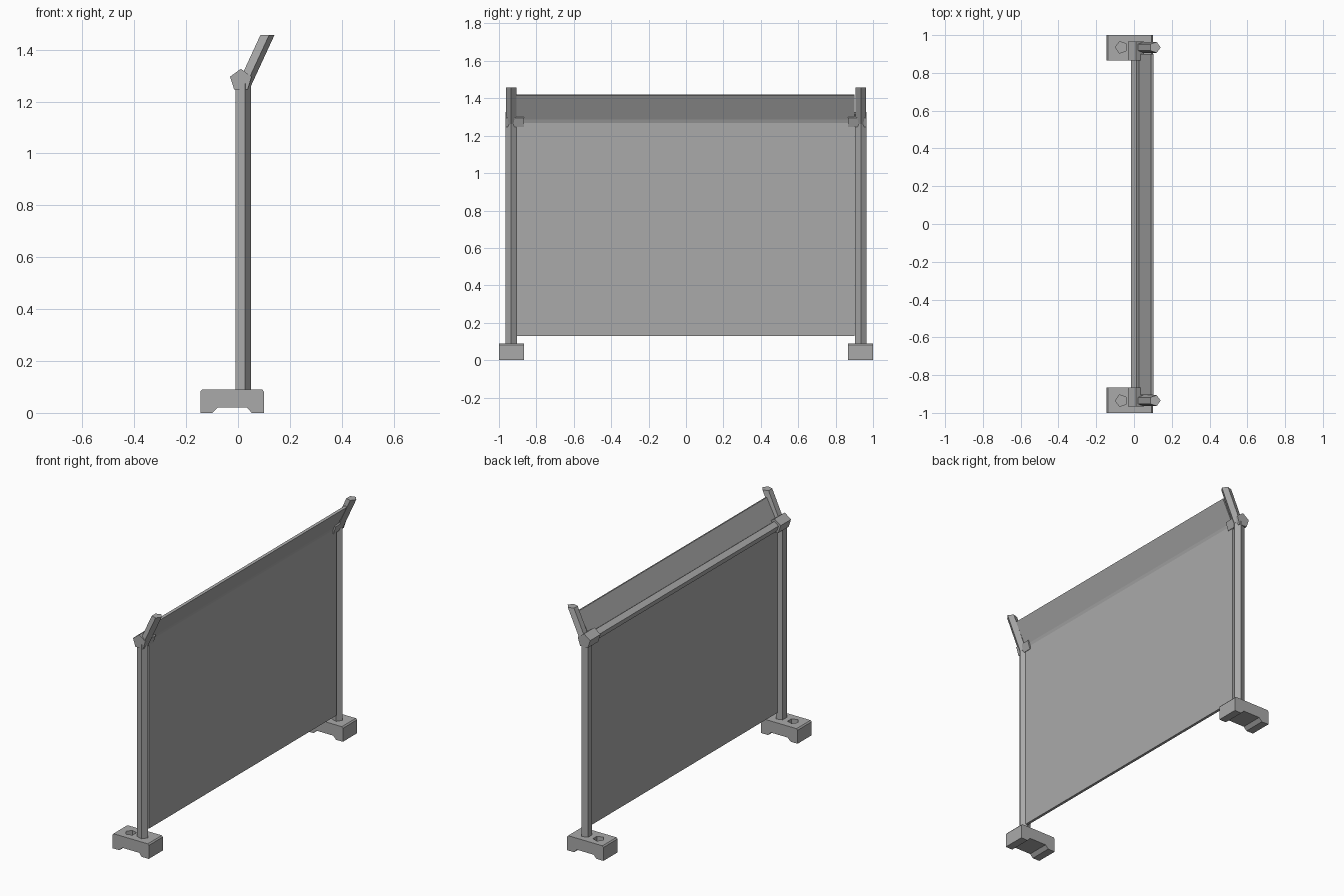
import bpy, bmesh
from math import cos, sin, pi, radians
from mathutils import Vector

cube = bpy.data.objects.get("Cube")
if cube:
    bpy.data.objects.remove(cube)

GREY = (0.4, 0.4, 0.4, 1)
mat = bpy.data.materials.new("plain grey")
mat.use_nodes = True
mat.diffuse_color = GREY
mat.node_tree.nodes["Principled BSDF"].inputs["Base Color"].default_value = GREY


def loft(name, start, end):
    """Solid between two matching outlines."""
    bm = bmesh.new()
    a = [bm.verts.new(p) for p in start]
    b = [bm.verts.new(p) for p in end]
    n = len(a)
    for i in range(n):
        bm.faces.new((a[i], a[(i + 1) % n], b[(i + 1) % n], b[i]))
    bm.faces.new(a[::-1])
    bm.faces.new(b)
    bmesh.ops.recalc_face_normals(bm, faces=bm.faces)
    mesh = bpy.data.meshes.new(name)
    bm.to_mesh(mesh)
    bm.free()
    mesh.materials.append(mat)
    obj = bpy.data.objects.new(name, mesh)
    bpy.context.collection.objects.link(obj)
    return obj


def pentagon(u, v, r, turn=0):
    return [(u + r * cos(turn + i * 2 * pi / 5), v + r * sin(turn + i * 2 * pi / 5)) for i in range(5)]


def upright(name, low, high, z0, z1):
    return loft(name, [(x, y, z0) for x, y in low], [(x, y, z1) for x, y in high])


def along_y(name, outline, y0, y1):
    return loft(name, [(x, y0, z) for x, z in outline], [(x, y1, z) for x, z in outline])


FOOT = [(-0.145, 0), (-0.098, 0), (-0.078, 0.02), (0.035, 0.02), (0.053, 0),
        (0.1, 0), (0.1, 0.082), (0.093, 0.09), (-0.138, 0.09), (-0.145, 0.082)]

for side, label in ((-1, "front"), (1, "back")):
    y = side * 0.935
    # Arched foot with a spare socket
    foot = along_y(label + "_foot", FOOT, side * 0.865, side)
    socket = upright(label + "_socket_cutter", pentagon(-0.067, y, 0.032, pi),
                     pentagon(-0.067, y, 0.032, pi), 0.04, 0.12)
    socket.hide_render = True
    socket.hide_viewport = True
    cut = foot.modifiers.new("socket", "BOOLEAN")
    cut.object = socket
    cut.solver = "EXACT"
    # Post, clamp and leaning arm
    post = pentagon(0.017, y, 0.033)
    upright(label + "_post", post, post, 0.085, 1.27)
    along_y(label + "_clamp", pentagon(0.011, 1.282, 0.044, pi / 2), side * 0.865, side * 0.965)
    upright(label + "_arm", pentagon(0.021, y, 0.03), pentagon(0.111, y, 0.03), 1.262, 1.457)

# Rail between the clamps
along_y("top_rail", pentagon(0.012, 1.28, 0.03, pi / 2), -0.9, 0.9)

# Screen with leaning top
SCREEN = [(0.018, 0.13), (0.034, 0.13), (0.034, 1.275), (0.104, 1.415),
          (0.09, 1.42), (0.018, 1.28)]
along_y("screen", SCREEN, -0.905, 0.9)
